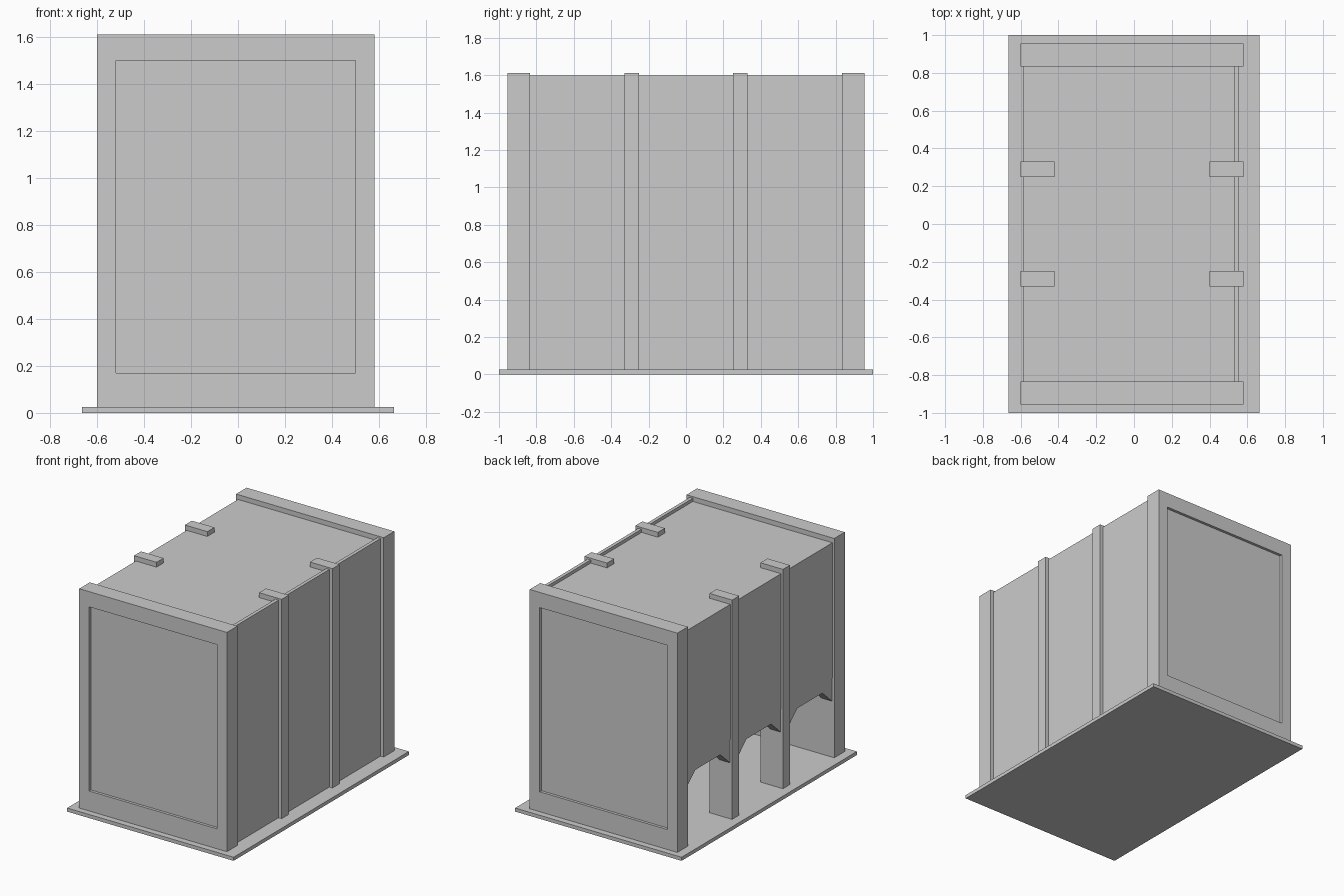
import bpy, bmesh

if "Cube" in bpy.data.objects:
    bpy.data.objects.remove(bpy.data.objects["Cube"])


def finish(name, bm):
    bmesh.ops.recalc_face_normals(bm, faces=bm.faces)
    mesh = bpy.data.meshes.new(name)
    bm.to_mesh(mesh)
    bm.free()
    obj = bpy.data.objects.new(name, mesh)
    bpy.context.collection.objects.link(obj)
    return obj


def box_bm(x, y, z):
    bm = bmesh.new()
    bmesh.ops.create_cube(bm, size=1)
    for v in bm.verts:
        v.co = [r[0] if c < 0 else r[1] for c, r in zip(v.co, (x, y, z))]
    return bm


def box(name, x, y, z):
    return finish(name, box_bm(x, y, z))


def prism_x(name, profile, x0, x1):
    """Extrude a (y, z) profile along x."""
    bm = bmesh.new()
    face = bm.faces.new([bm.verts.new((x0, y, z)) for y, z in profile])
    ext = bmesh.ops.extrude_face_region(bm, geom=[face])
    for v in ext["geom"]:
        if isinstance(v, bmesh.types.BMVert):
            v.co.x = x1
    return finish(name, bm)


PLATE, TOP, ROOF, SILL = 0.026, 1.61, 1.575, 0.60

# Floor plate
box("base_plate", (-0.665, 0.665), (-1, 1), (0, PLATE))

# End walls, each with a recessed panel on the outer face
for side, label in ((-1, "front"), (1, "back")):
    y0, y1 = sorted((side * 0.835, side * 0.955))
    bm = box_bm((-0.60, 0.58), (y0, y1), (PLATE, TOP))
    bmesh.ops.recalc_face_normals(bm, faces=bm.faces)
    outer = next(f for f in bm.faces if f.normal.y * side > 0.9)
    bmesh.ops.inset_region(bm, faces=[outer], thickness=0.05)
    for v in outer.verts:
        v.co.x = -0.52 if v.co.x < 0 else 0.50
        v.co.z = 0.17 if v.co.z < 0.8 else 1.50
    rim = bmesh.ops.extrude_discrete_faces(bm, faces=[outer])["faces"][0]
    for v in rim.verts:
        v.co.y -= side * 0.02
    finish(label + "_end_wall", bm)

# Upper body and right side wall
box("upper_body", (-0.585, 0.53), (-0.835, 0.835), (SILL, ROOF))
box("right_wall", (0.53, 0.555), (-0.835, 0.835), (PLATE, 1.598))

# Side posts
for side, label in ((-1, "front"), (1, "back")):
    y = sorted((side * 0.25, side * 0.33))
    box(label + "_left_post", (-0.60, -0.42), y, (PLATE, TOP))
    box(label + "_right_post", (0.40, 0.58), y, (PLATE, TOP))

# Lintels with angled corners over the openings on the left
for label, a, b in (("front", -0.835, -0.33), ("middle", -0.25, 0.25),
                    ("back", 0.33, 0.835)):
    c, low, high = 0.11, 0.43, 0.53
    prism_x(label + "_lintel",
            [(a, SILL), (a, low), (a + c, high), (b - c, high), (b, low), (b, SILL)],
            -0.582, -0.50)
